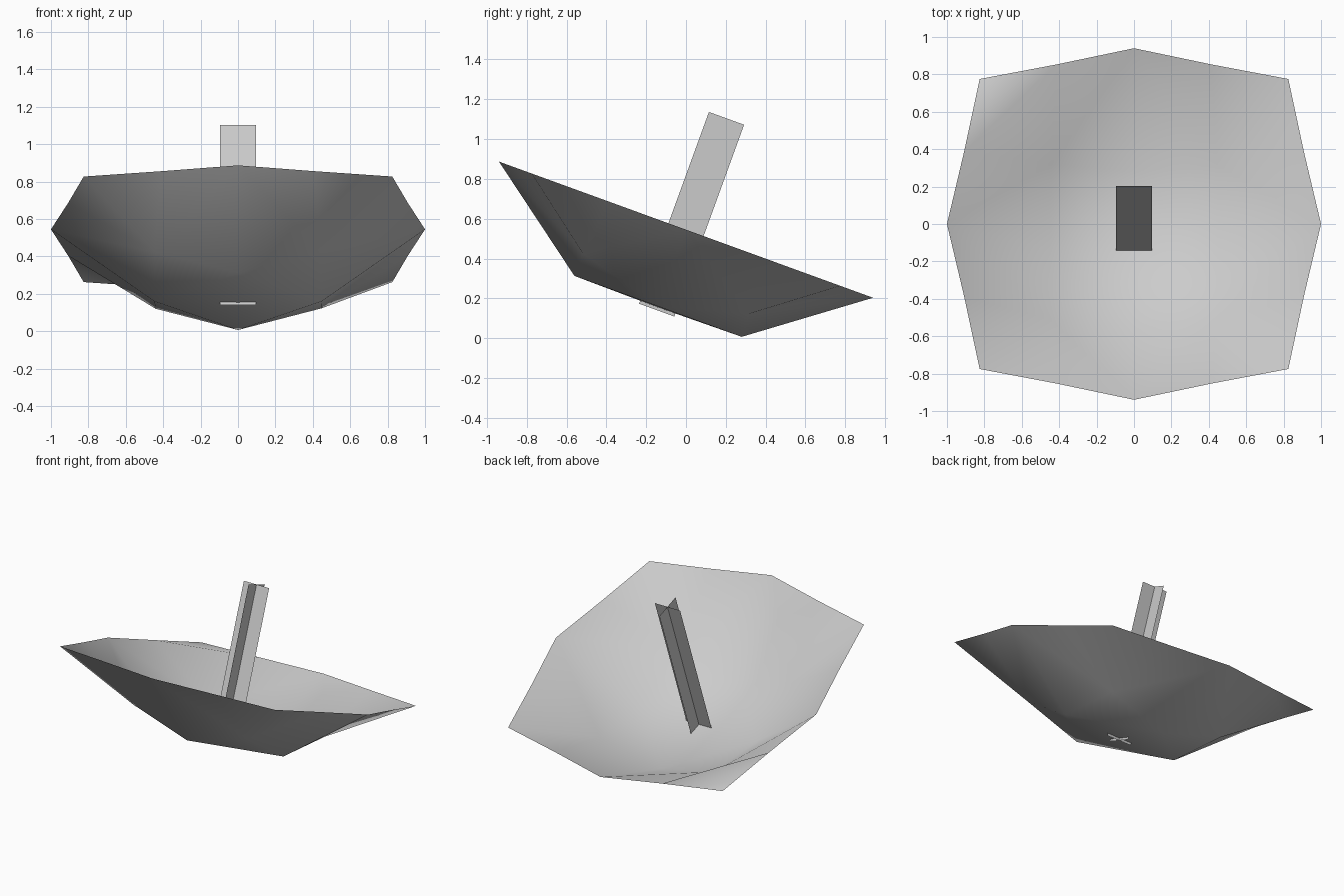
import bpy, bmesh, math
from mathutils import Matrix, Vector

cube = bpy.data.objects.get("Cube")
if cube:
    bpy.data.objects.remove(cube)

TILT = Matrix.Translation((0, 0, 0.545)) @ Matrix.Rotation(math.radians(-20), 4, 'X')

grey = bpy.data.materials.new("light grey")
grey.use_nodes = True
grey.diffuse_color = (0.6, 0.6, 0.6, 1)
grey.node_tree.nodes["Principled BSDF"].inputs["Base Color"].default_value = (0.6, 0.6, 0.6, 1)


def finish(name, bm, angle):
    """Tilt the part, add it to the scene and shade it."""
    bm.transform(TILT)
    mesh = bpy.data.meshes.new(name)
    bm.to_mesh(mesh)
    bm.free()
    mesh.materials.append(grey)
    obj = bpy.data.objects.new(name, mesh)
    bpy.context.collection.objects.link(obj)
    bpy.ops.object.select_all(action='DESELECT')
    obj.select_set(True)
    bpy.context.view_layer.objects.active = obj
    bpy.ops.object.shade_smooth_by_angle(angle=math.radians(angle))


# Dish: one quarter, turned four times
quarter = {
    "centre": (0, 0, -0.415),
    "floor_a": (0.447, 0, -0.41), "floor_b": (0, 0.447, -0.41),
    "bend": (0.445, 0.44, -0.29),
    "rim_a": (1, 0, 0), "rim_b": (0, 1, 0),
    "mid_a": (0.908, 0.413, 0), "mid_b": (0.413, 0.908, 0),
    "corner": (0.825, 0.825, 0),
}
faces = [
    ("centre", "floor_a", "floor_b"), ("floor_a", "bend", "floor_b"),
    ("floor_a", "rim_a", "bend"), ("rim_a", "mid_a", "bend"),
    ("floor_b", "bend", "rim_b"), ("rim_b", "bend", "mid_b"),
]
pointed = [("bend", "mid_a", "corner"), ("bend", "corner", "mid_b")]
folded = [("bend", "mid_a", "mid_b"), ("mid_a", "corner", "mid_b")]

bm = bmesh.new()
for k in range(4):
    turn = Matrix.Rotation(k * math.pi / 2, 3, 'Z')
    verts = {n: bm.verts.new(turn @ Vector(p)) for n, p in quarter.items()}
    # the back corner on the -x side is folded flat
    for names in faces + (folded if k == 1 else pointed):
        bm.faces.new([verts[n] for n in names])
bmesh.ops.remove_doubles(bm, verts=bm.verts, dist=0.001)
finish("dish", bm, 80)

# Stem: two crossed blades
bm = bmesh.new()
for side in (Vector((0.097, 0, 0)), Vector((0, 0.094, 0))):
    low, high = Vector((0, 0, -0.43)), Vector((0, 0, 0.595))
    bm.faces.new([bm.verts.new(p) for p in (low - side, low + side, high + side, high - side)])
finish("stem", bm, 30)
